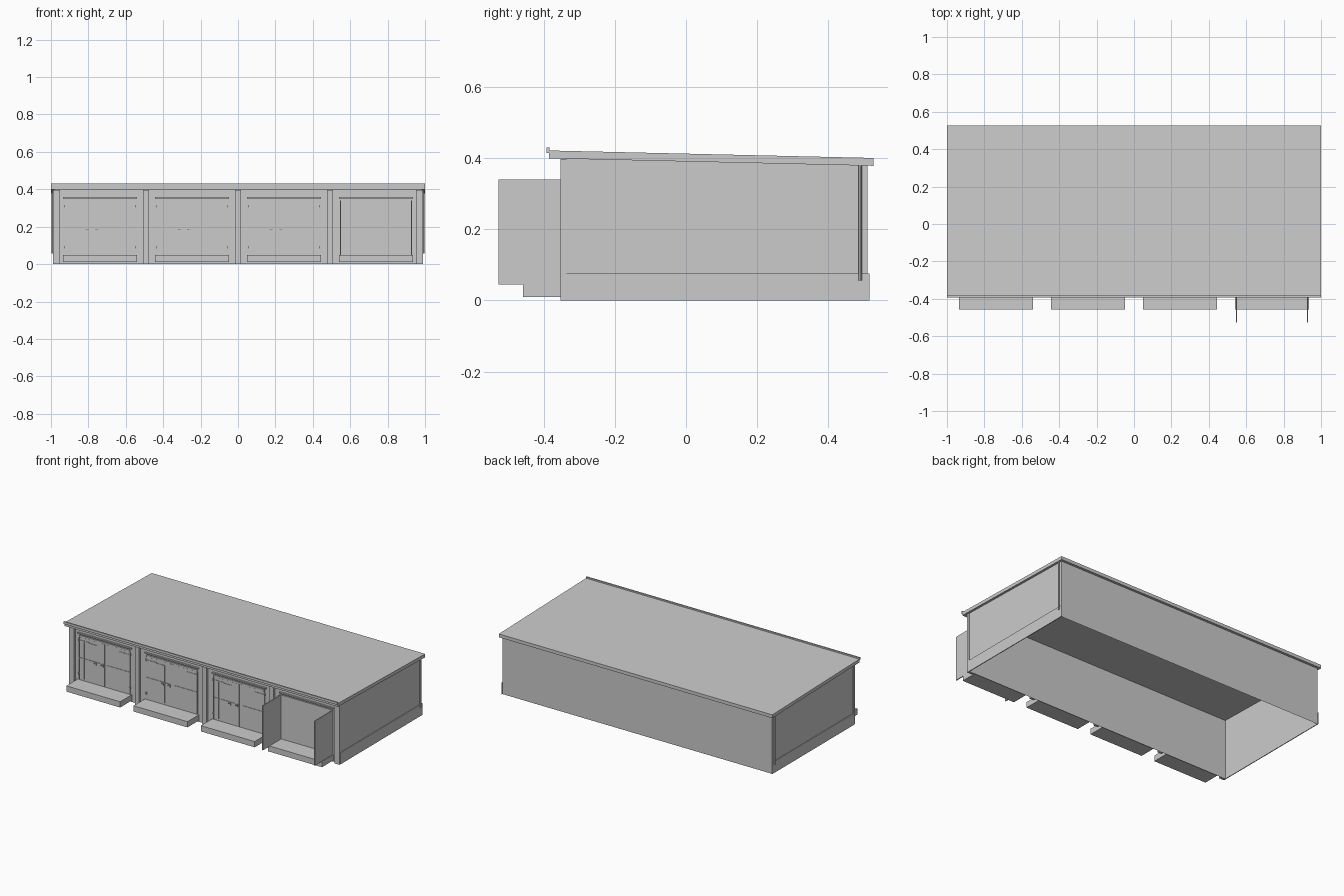
import bpy

if "Cube" in bpy.data.objects:
    bpy.data.objects.remove(bpy.data.objects["Cube"])

WALL_Y = -0.336          # front wall plane
FRONT, BACK = -0.385, 0.527


def mesh(name, verts, faces):
    me = bpy.data.meshes.new(name)
    me.from_pydata(verts, [], faces)
    ob = bpy.data.objects.new(name, me)
    bpy.context.collection.objects.link(ob)
    return ob


def prism(name, profile, x0, x1, skip=()):
    """Extrude a (y, z) profile along x; skip drops side faces."""
    n = len(profile)
    v = [(x0, y, z) for y, z in profile] + [(x1, y, z) for y, z in profile]
    f = [tuple(reversed(range(n))), tuple(range(n, 2 * n))]
    f += [(i, (i + 1) % n, (i + 1) % n + n, i + n) for i in range(n) if i not in skip]
    return mesh(name, v, f)


def box(name, x0, x1, y0, y1, z0, z1):
    return prism(name, [(y0, z0), (y1, z0), (y1, z1), (y0, z1)], x0, x1)


def plate(name, x0, x1, z0, z1, proud):
    """Thin plate mounted on the front wall."""
    return box(name, x0, x1, WALL_Y - proud, WALL_Y, z0, z1)


def roof_under(y):
    return 0.399 - 0.021 * (y - FRONT) / (BACK - FRONT)


# Hollow building shell, open at the bottom, closed on top by the roof
prism("walls", [(WALL_Y, 0), (0.51, 0), (0.51, roof_under(0.51)),
                (WALL_Y, roof_under(WALL_Y))], -0.985, 0.985, skip=(0, 2))

# Sloping roof and raised front kerb
prism("roof", [(FRONT, 0.399), (BACK, 0.378), (BACK, 0.4), (FRONT, 0.421)], -1, 1)
box("roof_kerb", -1, 1, -0.392, -0.383, 0.414, 0.43)

# Side plinths and rainwater pipes
for s in (-1, 1):
    xs = sorted((s * 0.985, s * 0.99))
    box("side_plinth", *xs, -0.345, 0.515, 0, 0.076)
    bpy.ops.mesh.primitive_cylinder_add(vertices=8, radius=0.005, depth=0.328,
                                        location=(s * 0.992, 0.49, 0.22))
    bpy.context.object.name = "downpipe"

# Front pillars and lintel
for x in (-0.492, 0, 0.492):
    box("pillar", x - 0.015, x + 0.015, -0.353, WALL_Y, 0, 0.397)
for s in (-1, 1):
    xs = sorted((s * 0.952, s * 0.989))
    box("end_pillar", *xs, -0.353, WALL_Y, 0, 0.397)


def wicket(x0, x1, z0, z1):
    w = 0.003
    plate("wicket_trim_left", x0, x0 + w, z0, z1, 0.007)
    plate("wicket_trim_right", x1 - w, x1, z0, z1, 0.007)
    plate("wicket_trim_top", x0, x1, z1 - w, z1, 0.007)


def closed_doors(c):
    for s in (-1, 1):
        # door leaf with a small gap at the centre
        plate("door_leaf", *sorted((c + s * 0.001, c + s * 0.187)), 0.048, 0.33, 0.004)
        plate("leaf_edge", *sorted((c + s * 0.184, c + s * 0.187)), 0.048, 0.33, 0.006)
        # strap hinges
        plate("strap_hinge", *sorted((c + s * 0.025, c + s * 0.183)), 0.19, 0.196, 0.007)
        plate("upper_hinge", *sorted((c + s * 0.11, c + s * 0.183)), 0.307, 0.312, 0.007)
        for z in (0.09, 0.31):
            plate("hinge_pin", *sorted((c + s * 0.182, c + s * 0.19)), z - 0.007, z + 0.007, 0.01)
    plate("centre_bead", c - 0.003, c + 0.003, 0.05, 0.33, 0.007)
    wicket(c - 0.15, c - 0.05, 0.06, 0.308)
    # handles
    for x in (c - 0.062, c - 0.012):
        plate("handle_plate", x - 0.004, x + 0.004, 0.176, 0.196, 0.009)
        plate("handle_lever", x - 0.012, x + 0.004, 0.184, 0.189, 0.013)


def open_doors(c):
    for s in (-1, 1):
        x = c + s * 0.19
        box("open_door_leaf", x - 0.003, x + 0.003, -0.527, -0.342, 0.045, 0.34)
        plate("door_jamb", *sorted((c + s * 0.187, c + s * 0.193)), 0.048, 0.342, 0.006)
    plate("door_head", c - 0.19, c + 0.19, 0.336, 0.342, 0.006)


# Four bays, the last one open
for i, c in enumerate((-0.738, -0.246, 0.246, 0.738)):
    box("step", c - 0.197, c + 0.197, -0.458, WALL_Y, 0.01, 0.048)
    plate("header_strip", c - 0.197, c + 0.197, 0.35, 0.358, 0.009)
    if i < 3:
        plate("door_rail", c - 0.185, c + 0.185, 0.332, 0.343, 0.007)
        closed_doors(c)
    else:
        open_doors(c)
